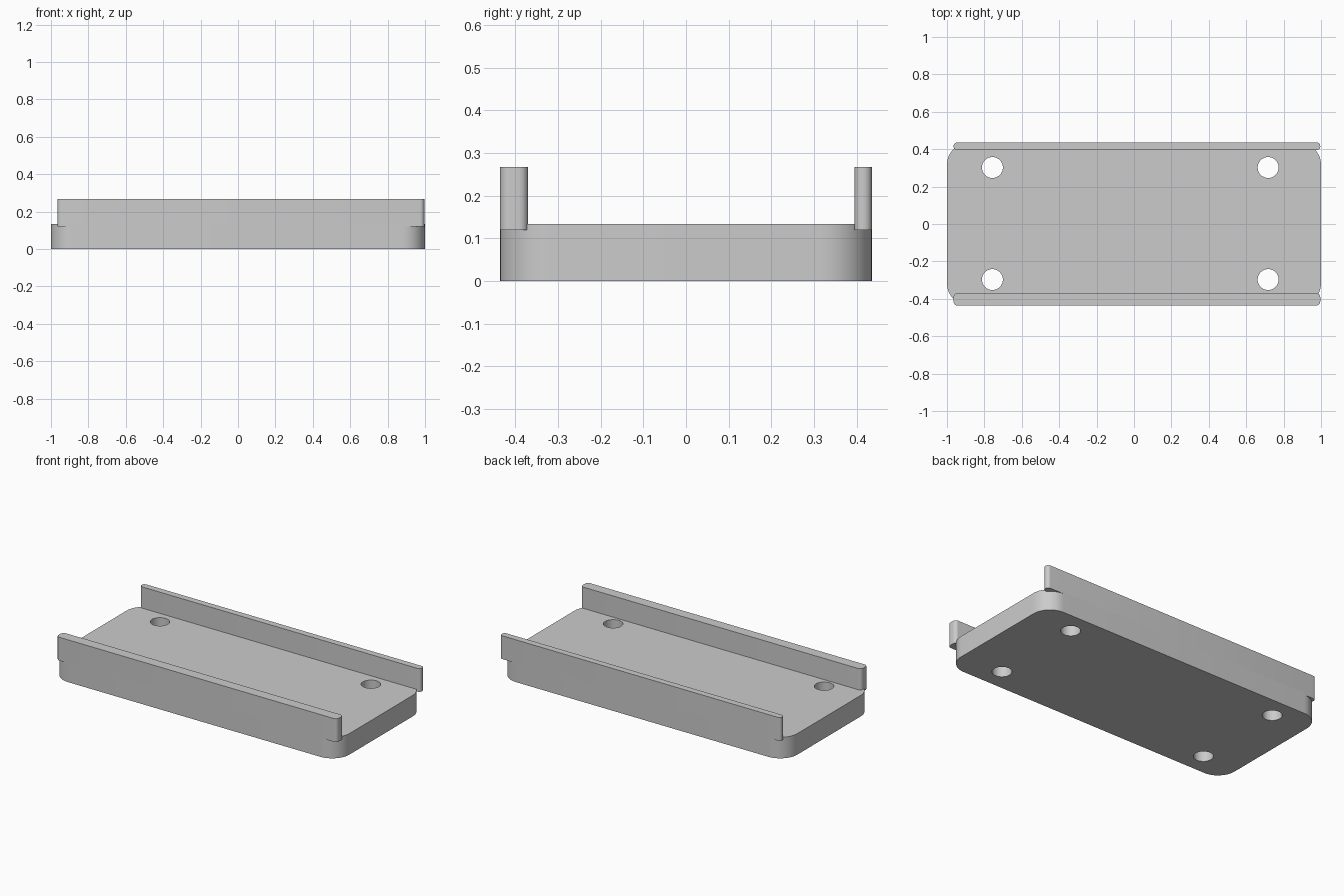
import bpy
import bmesh
import math

cube = bpy.data.objects.get("Cube")
if cube:
    bpy.data.objects.remove(cube, do_unlink=True)

grey = bpy.data.materials.new("light_grey")
grey.use_nodes = True
colour = (0.6, 0.6, 0.6, 1)
grey.diffuse_color = colour
grey.node_tree.nodes["Principled BSDF"].inputs["Base Color"].default_value = colour


def rounded_slab(name, x0, x1, y0, y1, z0, z1, radius, steps):
    """Extruded rectangle with rounded upright corners."""
    bm = bmesh.new()
    corners = [(x1 - radius, y1 - radius), (x0 + radius, y1 - radius),
               (x0 + radius, y0 + radius), (x1 - radius, y0 + radius)]
    ring = []
    for quarter, (cx, cy) in enumerate(corners):
        for i in range(steps + 1):
            a = (quarter + i / steps) * math.pi / 2
            ring.append(bm.verts.new((cx + radius * math.cos(a),
                                      cy + radius * math.sin(a), z0)))
    base = bm.faces.new(ring)
    top = bmesh.ops.extrude_face_region(bm, geom=[base])["geom"]
    bmesh.ops.translate(bm, vec=(0, 0, z1 - z0),
                        verts=[v for v in top if isinstance(v, bmesh.types.BMVert)])
    bmesh.ops.recalc_face_normals(bm, faces=bm.faces)
    mesh = bpy.data.meshes.new(name)
    bm.to_mesh(mesh)
    bm.free()
    mesh.materials.append(grey)
    obj = bpy.data.objects.new(name, mesh)
    bpy.context.collection.objects.link(obj)
    return obj


def smooth(obj):
    bpy.ops.object.select_all(action="DESELECT")
    obj.select_set(True)
    bpy.context.view_layer.objects.active = obj
    bpy.ops.object.shade_smooth_by_angle(angle=math.radians(35))


# Base plate
plate = rounded_slab("base_plate", -1, 1, -0.436, 0.436, 0, 0.133, 0.12, 12)

# Four screw holes through the plate
for x in (-0.757, 0.717):
    for y in (-0.297, 0.302):
        bpy.ops.mesh.primitive_cylinder_add(vertices=32, radius=0.056, depth=0.4,
                                            location=(x, y, 0.07))
        cutter = bpy.context.object
        cutter.name = "hole_cutter"
        cutter.hide_render = True
        cutter.data.materials.append(grey)
        cut = plate.modifiers.new("screw_hole", "BOOLEAN")
        cut.operation = "DIFFERENCE"
        cut.solver = "EXACT"
        cut.object = cutter
        bpy.context.view_layer.objects.active = plate
        bpy.ops.object.modifier_apply(modifier=cut.name)
        bpy.data.objects.remove(cutter, do_unlink=True)

# Long side rails: thick at the front, thin at the back
front_rail = rounded_slab("front_rail", -0.965, 0.996, -0.436, -0.37,
                          0.12, 0.267, 0.022, 6)
back_rail = rounded_slab("back_rail", -0.965, 0.996, 0.395, 0.436,
                         0.12, 0.267, 0.0195, 6)

for part in (plate, front_rail, back_rail):
    smooth(part)
